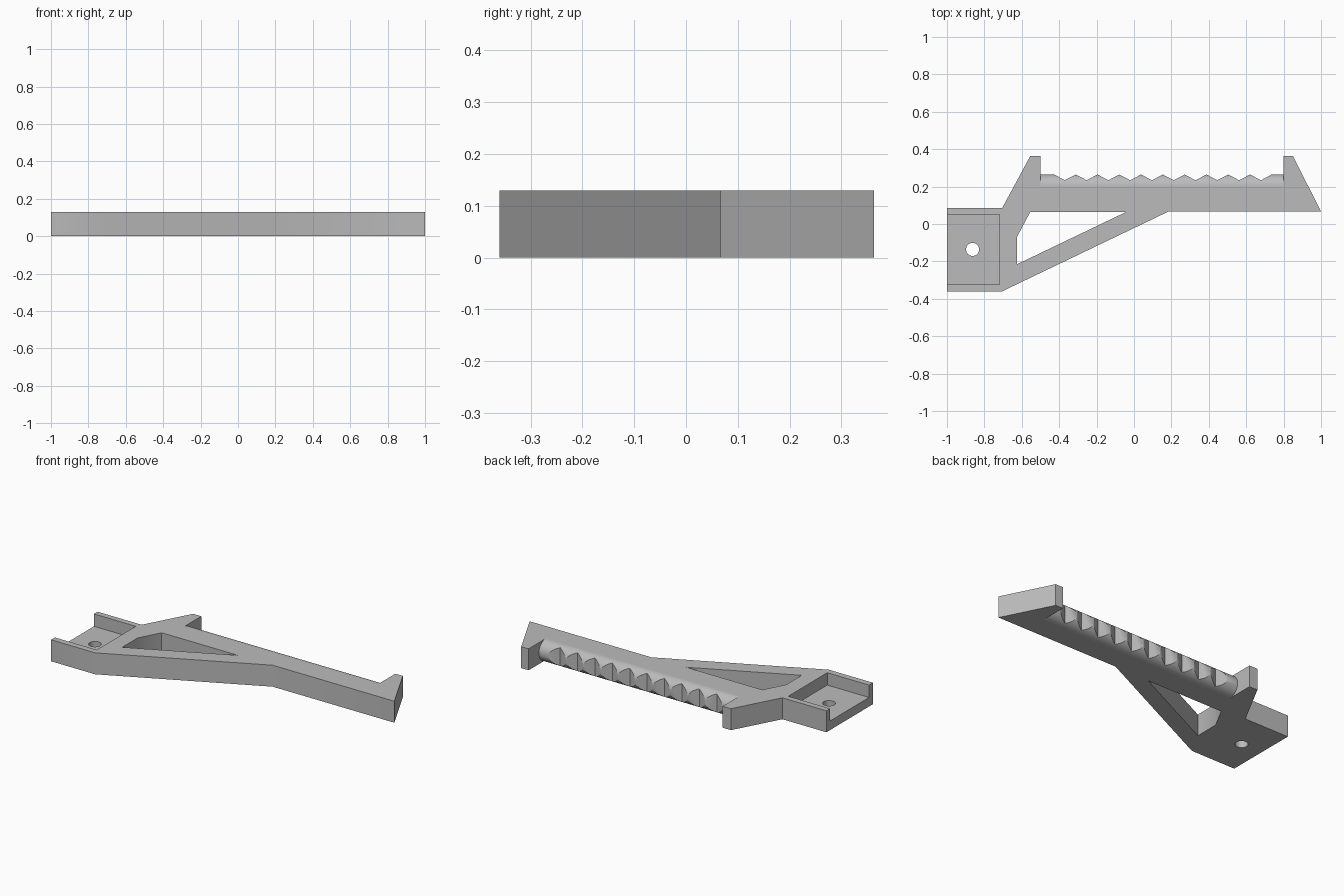
import bpy
import bmesh
from math import cos, sin, pi, radians
from mathutils import Vector

if "Cube" in bpy.data.objects:
    bpy.data.objects.remove(bpy.data.objects["Cube"])

THICK = 0.13
RADIUS = THICK / 2
GRIP_Y = 0.20            # axis of the rounded grip
GRIP_START, GRIP_END = -0.50, 0.80

grey = bpy.data.materials.new("plain grey")
grey.use_nodes = True
grey.diffuse_color = (0.5, 0.5, 0.5, 1)
grey.node_tree.nodes["Principled BSDF"].inputs["Base Color"].default_value = (0.5, 0.5, 0.5, 1)


def prism(name, points, direction):
    """Extrude a closed polygon of 3D points along a direction."""
    bm = bmesh.new()
    face = bm.faces.new([bm.verts.new(p) for p in points])
    new = bmesh.ops.extrude_face_region(bm, geom=[face])["geom"]
    verts = [v for v in new if isinstance(v, bmesh.types.BMVert)]
    bmesh.ops.translate(bm, verts=verts, vec=Vector(direction))
    bmesh.ops.recalc_face_normals(bm, faces=bm.faces)
    mesh = bpy.data.meshes.new(name)
    bm.to_mesh(mesh)
    bm.free()
    mesh.materials.append(grey)
    obj = bpy.data.objects.new(name, mesh)
    bpy.context.collection.objects.link(obj)
    return obj


def plan(name, outline, bottom, top):
    return prism(name, [(x, y, bottom) for x, y in outline], (0, 0, top - bottom))


def select_only(obj):
    bpy.ops.object.select_all(action='DESELECT')
    obj.select_set(True)
    bpy.context.view_layer.objects.active = obj


def cut(target, cutter):
    cutter.hide_render = True
    mod = target.modifiers.new("cut", 'BOOLEAN')
    mod.operation = 'DIFFERENCE'
    mod.solver = 'EXACT'
    mod.object = cutter
    select_only(target)
    bpy.ops.object.modifier_apply(modifier=mod.name)
    bpy.data.objects.remove(cutter)


# Bracket body: mounting end, diagonal brace, beam and the two end stops
body = plan("bracket_body", [
    (-1, -0.36), (-0.705, -0.36), (0.185, 0.067), (1, 0.067),
    (0.85, 0.363), (GRIP_END, 0.363), (GRIP_END, GRIP_Y),
    (GRIP_START, GRIP_Y), (GRIP_START, 0.363), (-0.555, 0.363),
    (-0.705, 0.085), (-1, 0.085)], 0, THICK)

# Opening between brace and beam
cut(body, plan("brace_opening", [
    (-0.625, -0.215), (-0.045, 0.063), (-0.555, 0.063), (-0.625, -0.068)],
    -0.1, 0.3))

# Open-ended mounting pocket and its screw hole
cut(body, plan("pocket_cutter", [
    (-1.1, -0.323), (-0.72, -0.323), (-0.72, 0.05), (-1.1, 0.05)], 0.055, 0.3))
circle = [2 * pi * i / 32 for i in range(32)]
cut(body, plan("screw_hole", [
    (-0.863 + 0.035 * cos(a), -0.136 + 0.035 * sin(a)) for a in circle], -0.1, 0.3))

# Half-round grip along the beam
half = [pi * i / 32 - pi / 2 for i in range(33)]
grip = prism("finger_grip", [
    (GRIP_START, GRIP_Y + RADIUS * cos(a), RADIUS + RADIUS * sin(a)) for a in half],
    (GRIP_END - GRIP_START, 0, 0))

# Row of V notches, cut as one zigzag strip
count, step, first = 10, 0.1165, -0.37
peak, valley = GRIP_Y + RADIUS, GRIP_Y + 0.034
zigzag = [(first - step / 2, peak)]
for i in range(count):
    x = first + i * step
    zigzag += [(x, valley), (x + step / 2, peak - 0.0005 * (i < count - 1))]
zigzag += [(zigzag[-1][0], 0.4), (zigzag[0][0], 0.4)]
cut(grip, plan("notch_cutter", zigzag, -0.1, 0.3))

for obj in (body, grip):
    select_only(obj)
    bpy.ops.object.shade_smooth_by_angle(angle=radians(30))
